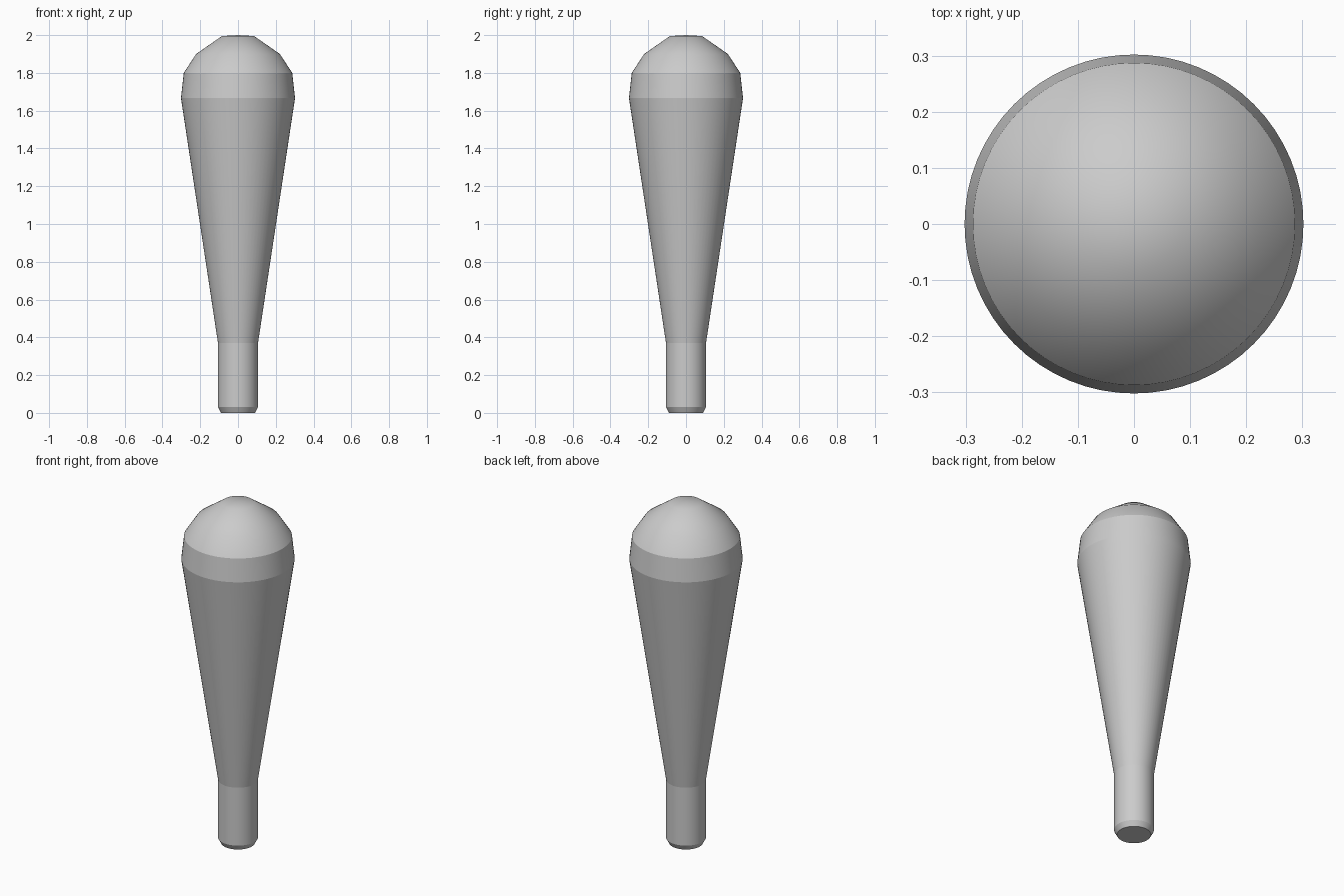
import bpy, bmesh, math

if "Cube" in bpy.data.objects:
    bpy.data.objects.remove(bpy.data.objects["Cube"])

SIDES = 64
# Profile: radius, height, crisp ring or not
PROFILE = [
    (0.09, 0.0, True), (0.106, 0.03, True), (0.106, 0.37, True),
    (0.302, 1.667, True), (0.287, 1.80, True),
    (0.222, 1.90, False), (0.085, 1.995, False),
]

bm = bmesh.new()

# Rings around the z axis
rings = []
for r, z, _ in PROFILE:
    rings.append([bm.verts.new((r * math.cos(2 * math.pi * i / SIDES),
                                r * math.sin(2 * math.pi * i / SIDES), z))
                  for i in range(SIDES)])

# Side bands
for a, b in zip(rings, rings[1:]):
    for i in range(SIDES):
        j = (i + 1) % SIDES
        bm.faces.new((a[i], a[j], b[j], b[i]))

# Flat base and softly domed tip
bm.faces.new(rings[0][::-1])
tip = bm.verts.new((0, 0, 2.0))
for i in range(SIDES):
    bm.faces.new((rings[-1][i], rings[-1][(i + 1) % SIDES], tip))

# Smooth shading with crisp rings
for f in bm.faces:
    f.smooth = True
for ring, (_, _, crisp) in zip(rings, PROFILE):
    for i in range(SIDES):
        bm.edges.get((ring[i], ring[(i + 1) % SIDES])).smooth = not crisp

bmesh.ops.recalc_face_normals(bm, faces=bm.faces)
mesh = bpy.data.meshes.new("club")
bm.to_mesh(mesh)
bm.free()
bpy.context.collection.objects.link(bpy.data.objects.new("club", mesh))
